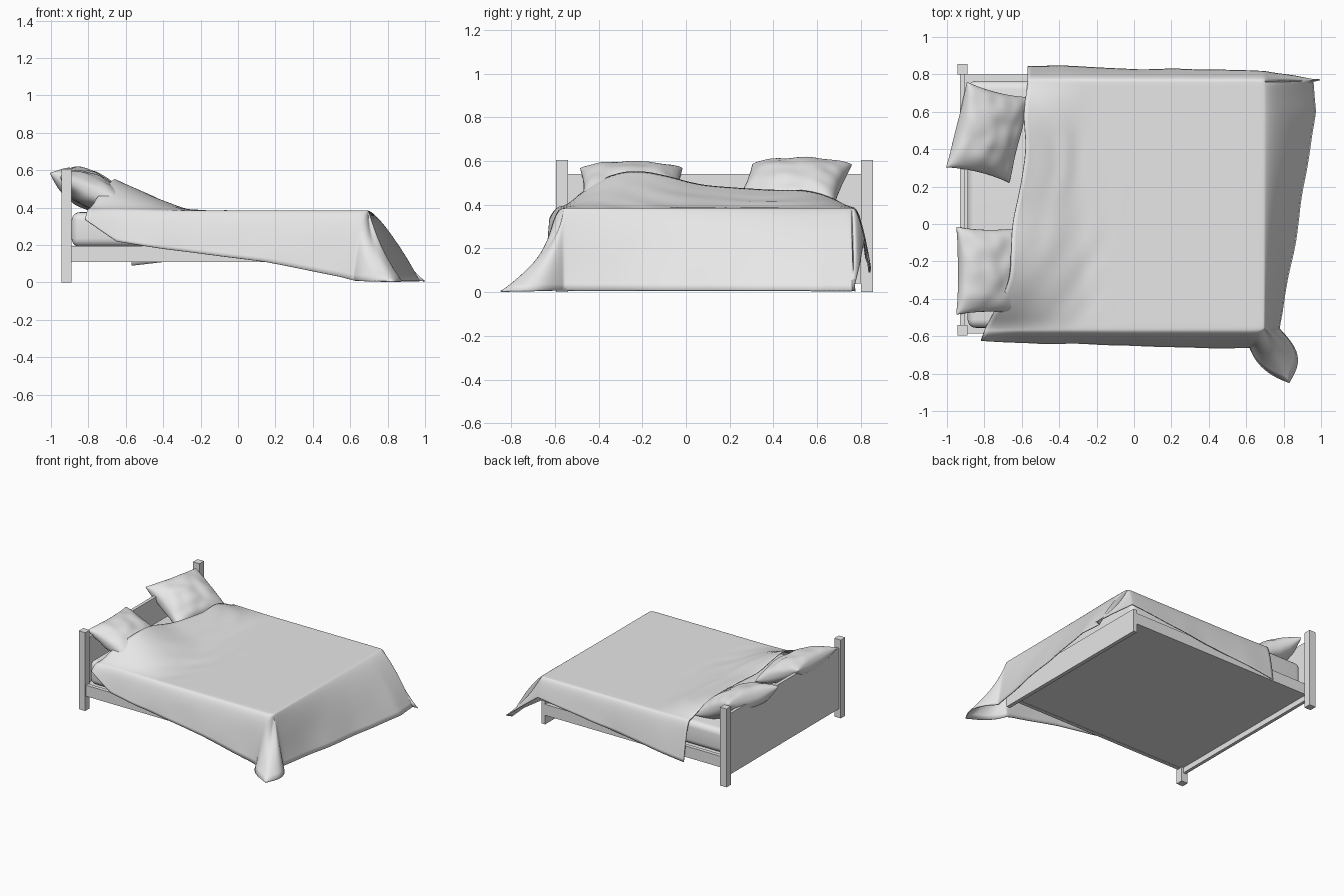
import bpy, bmesh, math
from mathutils import Vector, Matrix, noise

cube = bpy.data.objects.get("Cube")
if cube:
    bpy.data.objects.remove(cube, do_unlink=True)

mat = bpy.data.materials.new("pale grey")
mat.use_nodes = True
mat.diffuse_color = (0.8, 0.8, 0.8, 1)
mat.node_tree.nodes["Principled BSDF"].inputs["Base Color"].default_value = (0.8, 0.8, 0.8, 1)


def add_object(name, bm, smooth=False):
    mesh = bpy.data.meshes.new(name)
    bm.to_mesh(mesh)
    bm.free()
    mesh.materials.append(mat)
    for poly in mesh.polygons:
        poly.use_smooth = smooth
    obj = bpy.data.objects.new(name, mesh)
    bpy.context.scene.collection.objects.link(obj)
    return obj


def box(name, x, y, z, bevel=0):
    bm = bmesh.new()
    bmesh.ops.create_cube(bm, size=1)
    for v in bm.verts:
        v.co = Vector([(s[0] + s[1]) / 2 + c * (s[1] - s[0]) for c, s in zip(v.co, (x, y, z))])
    obj = add_object(name, bm, bevel > 0)
    if bevel:
        mod = obj.modifiers.new("rounding", 'BEVEL')
        mod.width, mod.segments = bevel, 5
    return obj


def grid(bm, rows, cols, point):
    verts = [[bm.verts.new(point(r, c)) for c in cols] for r in rows]
    for i in range(len(rows) - 1):
        for j in range(len(cols) - 1):
            bm.faces.new((verts[i][j], verts[i + 1][j], verts[i + 1][j + 1], verts[i][j + 1]))


def span(lo, hi, n):
    return [lo + (hi - lo) * i / n for i in range(n + 1)]


def interp(x, pts):
    """Linear table lookup."""
    if x <= pts[0][0]:
        return pts[0][1]
    for (x0, y0), (x1, y1) in zip(pts, pts[1:]):
        if x <= x1:
            return y0 + (y1 - y0) * (x - x0) / (x1 - x0)
    return pts[-1][1]


def soft(y, pts, reach):
    return sum(interp(y + d, pts) for d in (-reach, -reach / 2, 0, reach / 2, reach)) / 5


# Wooden frame
for side, y in (("right", -0.5675), ("left", 0.8275)):
    box(side + "_head_post", (-0.945, -0.89), (y - 0.0275, y + 0.0275), (0, 0.605))
box("headboard", (-0.93, -0.905), (-0.55, 0.81), (0.07, 0.54))
box("right_rail", (-0.91, 0.65), (-0.585, -0.555), (0.11, 0.195))
box("left_rail", (-0.91, 0.65), (0.77, 0.80), (0.11, 0.195))
box("footboard", (0.645, 0.675), (-0.585, 0.80), (0.04, 0.22))
box("slat_base", (-0.91, 0.65), (-0.56, 0.775), (0.112, 0.19))
box("mattress", (-0.89, 0.66), (-0.555, 0.765), (0.19, 0.375), 0.045)

# Duvet: a top sheet, draped sides and flared corners
HEAD_EDGE = [(-0.62, -0.83), (-0.45, -0.735), (-0.3, -0.66), (0, -0.65), (0.2, -0.605),
             (0.4, -0.575), (0.6, -0.59), (0.78, -0.565)]
LIFT = [(-0.57, 0), (-0.47, 0.08), (-0.35, 0.155), (-0.22, 0.175), (-0.1, 0.155), (0.05, 0.115),
        (0.3, 0.11), (0.55, 0.105), (0.68, 0.06), (0.76, 0)]
RIGHT_HEM = [(-0.82, 0.34), (-0.65, 0.22), (-0.4, 0.18), (0.15, 0.11), (0.55, 0.03), (0.62, 0.01)]
FOOT_HEM = [(-0.56, 0.78), (0.6, 0.975), (0.76, 0.96)]
# Per side: flap tip, bulge next to the foot hem, bulge next to the side hem, flare power
FLAPS = {-1: (Vector((0.83, -0.85, 0.008)), Vector((0.07, 0, 0)), Vector((-0.03, -0.02, 0)), 1.9),
         1: (Vector((1.0, 0.77, 0.008)), Vector((0, 0, 0)), Vector((0, 0, 0)), 1.4)}


def top_point(a, b):
    y = 0.10 + 0.66 * b
    x0 = soft(y, HEAD_EDGE, 0.06)
    x = x0 + a * (0.695 - x0)
    t = min(max((-0.26 - x) / 0.4, 0), 1)
    z = 0.385 + soft(y, LIFT, 0.06) * t ** 1.1 * (1 - max(abs(b) - 0.9, 0) * 5)
    # Sweeping folds curve across the head half
    arc = math.hypot(x + 1.1, (y - 0.25) * 0.9)
    mask = math.exp(-((x + 0.33) / 0.2) ** 2) * max(1 - b * b, 0)
    mask *= 0.5 + noise.noise(Vector((x * 4, y * 2.5, 3)))
    z += 0.011 * mask * math.sin(arc * 45 + 4 * noise.noise(Vector((x * 3, y * 3, 0))))
    return Vector((x, y, z))


def side_hem(a, x, side):
    if side < 0:
        hx = x - 0.02 - 0.055 * a
        return Vector((hx, -0.63 - 0.035 * a, interp(hx, RIGHT_HEM)))
    return Vector((x, 0.845 - 0.03 * a, 0.09 + 0.15 * a))


def duvet_point(a, b):
    side = -1 if b < 0 else 1
    ta, tb = min(a, 1), max(-1, min(1, b))
    base = top_point(ta, tb)
    da, db = max(a - 1, 0), max(abs(b) - 1, 0)
    drop = max(da, db)
    if drop < 1e-6:
        return base
    foot = Vector((interp(base.y, FOOT_HEM), base.y, 0.008))
    hem, power = foot, 0.74
    if db > 0:
        k = 2 * db / (da + db)
        tip, foot_bulge, side_bulge, flare = FLAPS[side]
        start, bulge, edge_power = (foot, foot_bulge, 0.74) if k < 1 else \
            (side_hem(ta, base.x, side), side_bulge, 0.45)
        t = 1 - abs(1 - k)
        hem = start.lerp(tip, t) + bulge * math.sin(math.pi * t)
        power = edge_power + (flare - edge_power) * t
    h = drop ** power
    p = base + Vector(((hem.x - base.x) * h, (hem.y - base.y) * h, (hem.z - base.z) * drop))
    ripple = 0.012 * drop * noise.noise(p * 4)
    return p + Vector((ripple if da > 0 else 0, ripple * side if db > 0 else 0, 0))


bm = bmesh.new()
fall = [1 + (i / 24) ** 2 for i in range(1, 25)]
rows = span(0, 1, 60) + fall
cols = [-f for f in reversed(fall)] + span(-1, 1, 60) + fall
grid(bm, rows, cols, duvet_point)
# Relax the sheet so that its folds over the mattress edges are round
inner = [v for v in bm.verts if not v.is_boundary]
for _ in range(5):
    bmesh.ops.smooth_vert(bm, verts=inner, factor=0.5, use_axis_x=True, use_axis_y=True, use_axis_z=True)
duvet = add_object("duvet", bm, True)
mod = duvet.modifiers.new("thickness", 'SOLIDIFY')
mod.thickness, mod.offset = 0.008, -1


# Pillows: two puffed sheets sharing a pinched seam
def pillow(name, centre, half, thick, yaw, tilt, seed):
    bm = bmesh.new()
    steps = [math.sin(t * math.pi / 2) for t in span(-1, 1, 36)]
    for s in (1, -1):
        def point(u, v):
            puff = max((1 - u * u) * (1 - v * v), 0)
            wrinkle = noise.noise(Vector((u * 2.5, v * 2.5, seed + s))) * 0.012
            x = u * half[0] * (1 - 0.09 * (1 - v * v) * u * u)
            y = v * half[1] * (1 - 0.07 * (1 - u * u) * v * v)
            return Vector((x, y, s * (thick * puff ** 0.42 + wrinkle * puff ** 0.3)))
        grid(bm, steps if s > 0 else steps[::-1], steps, point)
    bmesh.ops.remove_doubles(bm, verts=bm.verts, dist=0.0005)
    turn = Matrix.Rotation(yaw, 4, 'Z') @ Matrix.Rotation(tilt, 4, 'Y')
    bmesh.ops.transform(bm, matrix=Matrix.Translation(centre) @ turn, verts=bm.verts)
    return add_object(name, bm, True)


pillow("right_pillow", (-0.765, -0.25, 0.478), (0.205, 0.235), 0.09, 0.0, 0.45, 1)
pillow("left_pillow", (-0.78, 0.49, 0.485), (0.2, 0.235), 0.1, -0.24, 0.52, 5)
